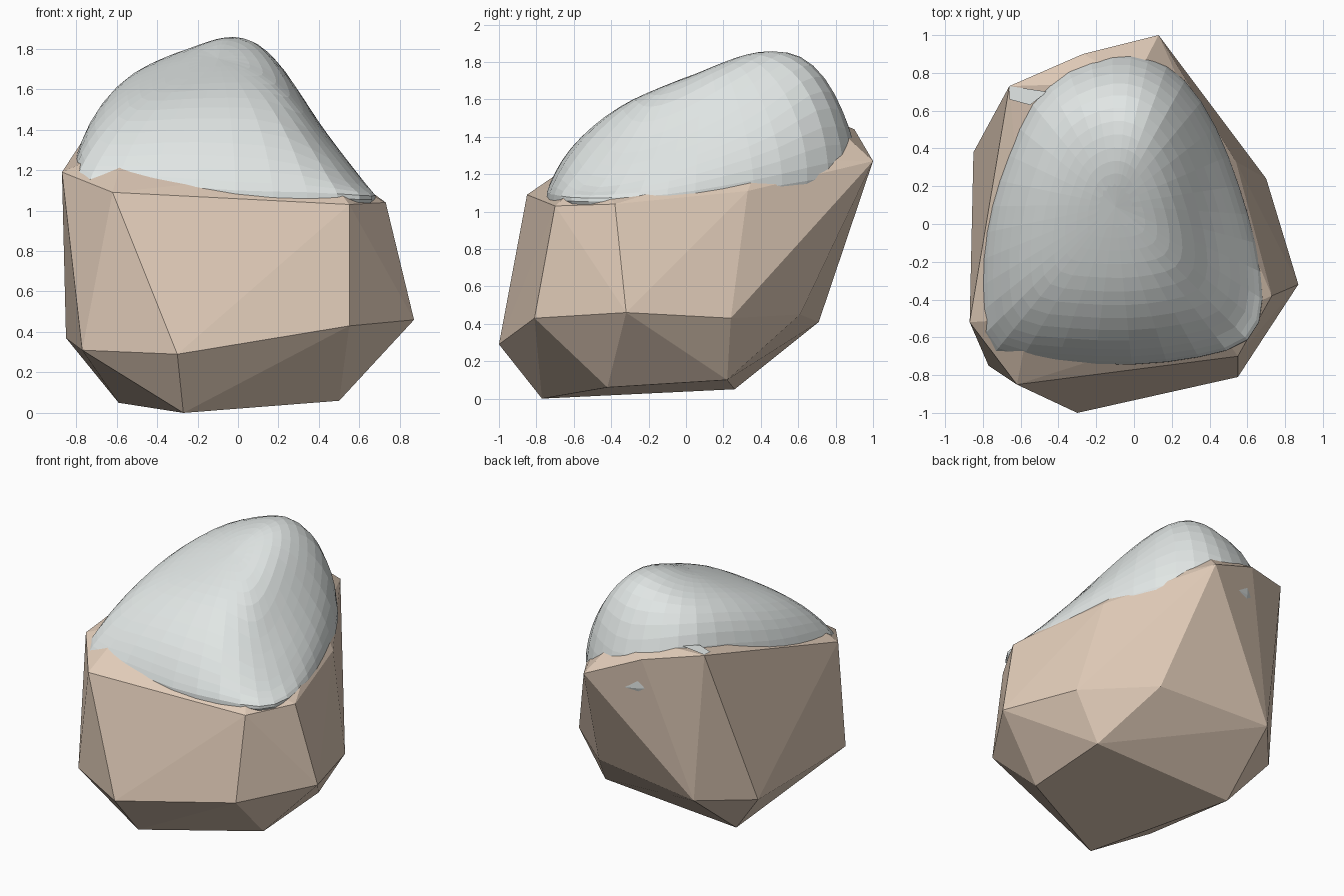
import bpy, bmesh, math

if "Cube" in bpy.data.objects:
    bpy.data.objects.remove(bpy.data.objects["Cube"])


def material(name, rgb):
    m = bpy.data.materials.new(name)
    m.diffuse_color = (*rgb, 1)
    m.use_nodes = True
    m.node_tree.nodes["Principled BSDF"].inputs["Base Color"].default_value = m.diffuse_color
    return m


def finish(bm, name, mat):
    bmesh.ops.recalc_face_normals(bm, faces=bm.faces)
    me = bpy.data.meshes.new(name)
    bm.to_mesh(me)
    bm.free()
    ob = bpy.data.objects.new(name, me)
    bpy.context.collection.objects.link(ob)
    me.materials.append(mat)
    return ob


def curve(pts, v):
    # linear interpolation through a profile
    if v <= pts[0][0]:
        return pts[0][1]
    for (a, p), (b, q) in zip(pts, pts[1:]):
        if v <= b:
            return p + (q - p) * (v - a) / (b - a)
    return pts[-1][1]


stone = material("warm stone", (0.75, 0.60, 0.48))
snow = material("pale snow", (0.75, 0.79, 0.78))

# Boulder: convex hull of its corner points
corners = [
    (-.27, -.77, 0), (.50, -.42, .06), (.50, .22, .10), (-.59, .26, .05),
    (-.30, -1.0, .29), (.55, -.81, .43), (.87, -.32, .46), (.70, .24, .43),
    (.28, .61, .45), (-.56, .71, .41), (-.85, .38, .37), (-.77, -.75, .31),
    (-.62, -.85, 1.09), (.55, -.70, 1.03), (.73, -.38, 1.04), (.54, .33, 1.11),
    (.13, 1.0, 1.27), (-.27, .90, 1.44), (-.66, .73, 1.51), (-.87, -.52, 1.19),
    (.42, -.52, 1.20), (.40, .40, 1.28), (0, .75, 1.50), (-.55, -.5, 1.33),
]
bm = bmesh.new()
for c in corners:
    bm.verts.new(c)
bmesh.ops.convex_hull(bm, input=bm.verts)
finish(bm, "boulder", stone)

# Snow cap: rings shrinking from a plan outline, raised by side and front profiles
outline = [(-.80, -.72), (-.42, -.74), (0, -.77), (.36, -.72), (.65, -.65), (.71, -.42),
           (.66, -.1), (.57, .2), (.45, .53), (.28, .79), (.08, .92), (-.1, .95),
           (-.37, .87), (-.58, .69), (-.70, .37), (-.79, .1), (-.83, -.2), (-.82, -.48)]
side = [(-.76, 1.15), (-.70, 1.30), (-.5, 1.48), (-.3, 1.60), (0, 1.72), (.2, 1.80),
        (.4, 1.875), (.6, 1.865), (.75, 1.75), (.85, 1.61), (.92, 1.45)]
front = [(-.80, 1.47), (-.72, 1.57), (-.55, 1.69), (-.4, 1.75), (-.2, 1.82), (-.06, 1.88),
         (.07, 1.86), (.2, 1.76), (.27, 1.66), (.35, 1.52), (.42, 1.42), (.55, 1.30), (.70, 1.12)]
cx, cy = -.1, .1


def cap_point(ox, oy, r):
    x, y = cx + (ox - cx) * r, cy + (oy - cy) * r
    base = 1.06 + .1 * max(0, -x) + .13 * max(0, y)
    top = 1.885 - math.hypot(1.885 - curve(side, y), 1.885 - curve(front, x))
    top = max(top, base + .05)
    return x, y, base + (top - base) * math.sqrt(max(0, 1 - r ** 11))


bm = bmesh.new()
rings = []
for drop in (.16, .06):                      # rim tucked into the stone
    rings.append([bm.verts.new((cx + (x - cx) * (1 - drop), cy + (y - cy) * (1 - drop),
                                cap_point(x, y, 1)[2] - drop)) for x, y in outline])
for r in (1, .975, .9, .78, .62, .45, .28, .12):
    rings.append([bm.verts.new(cap_point(x, y, r)) for x, y in outline])
n = len(outline)
for a, b in zip(rings, rings[1:]):
    for i in range(n):
        j = (i + 1) % n
        bm.faces.new((a[i], a[j], b[j], b[i]))
bm.faces.new(rings[-1])
cap = finish(bm, "snow_cap", snow)
mod = cap.modifiers.new("soften", 'SUBSURF')
mod.levels = mod.render_levels = 1

# Thin flake of snow at the back left corner
bm = bmesh.new()
flake = [(-.66, .73, 1.515), (-.46, .70, 1.515), (-.55, .63, 1.52), (-.66, .66, 1.51)]
bm.faces.new([bm.verts.new(p) for p in flake])
finish(bm, "snow_flake_patch", snow)
